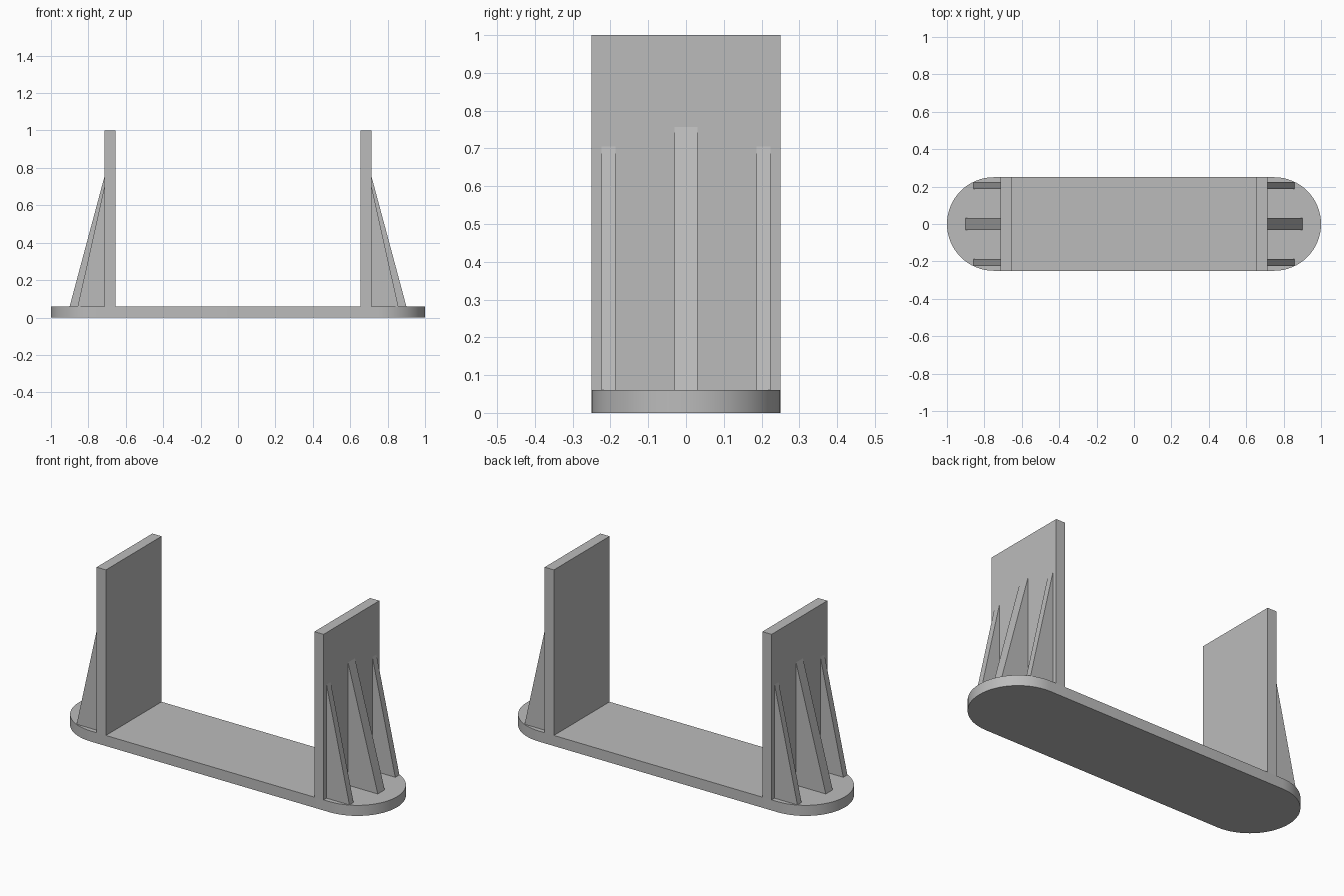
import bpy
import math

if "Cube" in bpy.data.objects:
    bpy.data.objects.remove(bpy.data.objects["Cube"])

grey = bpy.data.materials.new("plain grey")
grey.diffuse_color = (0.5, 0.5, 0.5, 1)
grey.use_nodes = True
grey.node_tree.nodes["Principled BSDF"].inputs["Base Color"].default_value = grey.diffuse_color


def prism(name, profile, depth):
    """Extrude a closed counter-clockwise profile along the vector depth."""
    n = len(profile)
    far = [tuple(a + d for a, d in zip(p, depth)) for p in profile]
    faces = [tuple(range(n))[::-1], tuple(range(n, 2 * n))]
    faces += [(i, (i + 1) % n, n + (i + 1) % n, n + i) for i in range(n)]
    mesh = bpy.data.meshes.new(name)
    mesh.from_pydata(profile + far, [], faces)
    mesh.materials.append(grey)
    obj = bpy.data.objects.new(name, mesh)
    bpy.context.collection.objects.link(obj)
    return obj


BASE_TOP, RADIUS, CENTRE = 0.06, 0.25, 0.75
WALL_IN, WALL_OUT = 0.655, 0.713

# Base plate with round ends
STEPS = 32
outline = []
for side, start in ((1, -math.pi / 2), (-1, math.pi / 2)):
    for i in range(STEPS + 1):
        a = start + math.pi * i / STEPS
        outline.append((side * CENTRE + RADIUS * math.cos(a), RADIUS * math.sin(a), 0))
base = prism("base_plate", outline, (0, 0, BASE_TOP))
bpy.context.view_layer.objects.active = base
base.select_set(True)
bpy.ops.object.shade_smooth_by_angle(angle=math.radians(30))
base.select_set(False)

# Rib positions: name, lowest y, thickness, foot x, top z
RIBS = (("middle_rib", -0.031, 0.062, 0.90, 0.757),
        ("front_rib", -0.224, 0.037, 0.857, 0.705),
        ("back_rib", 0.187, 0.037, 0.857, 0.705))

for side, label in ((-1, "left"), (1, "right")):
    # Upright wall
    x0, x1 = sorted((side * WALL_IN, side * WALL_OUT))
    prism(label + "_wall",
          [(x0, -RADIUS, BASE_TOP), (x1, -RADIUS, BASE_TOP),
           (x1, RADIUS, BASE_TOP), (x0, RADIUS, BASE_TOP)], (0, 0, 1 - BASE_TOP))
    # Triangular support ribs outside the wall
    for name, y, thick, foot, top in RIBS:
        tri = [(side * WALL_OUT, y, BASE_TOP), (side * WALL_OUT, y, top),
               (side * foot, y, BASE_TOP)]
        prism(label + "_" + name, tri if side > 0 else tri[::-1], (0, thick, 0))
